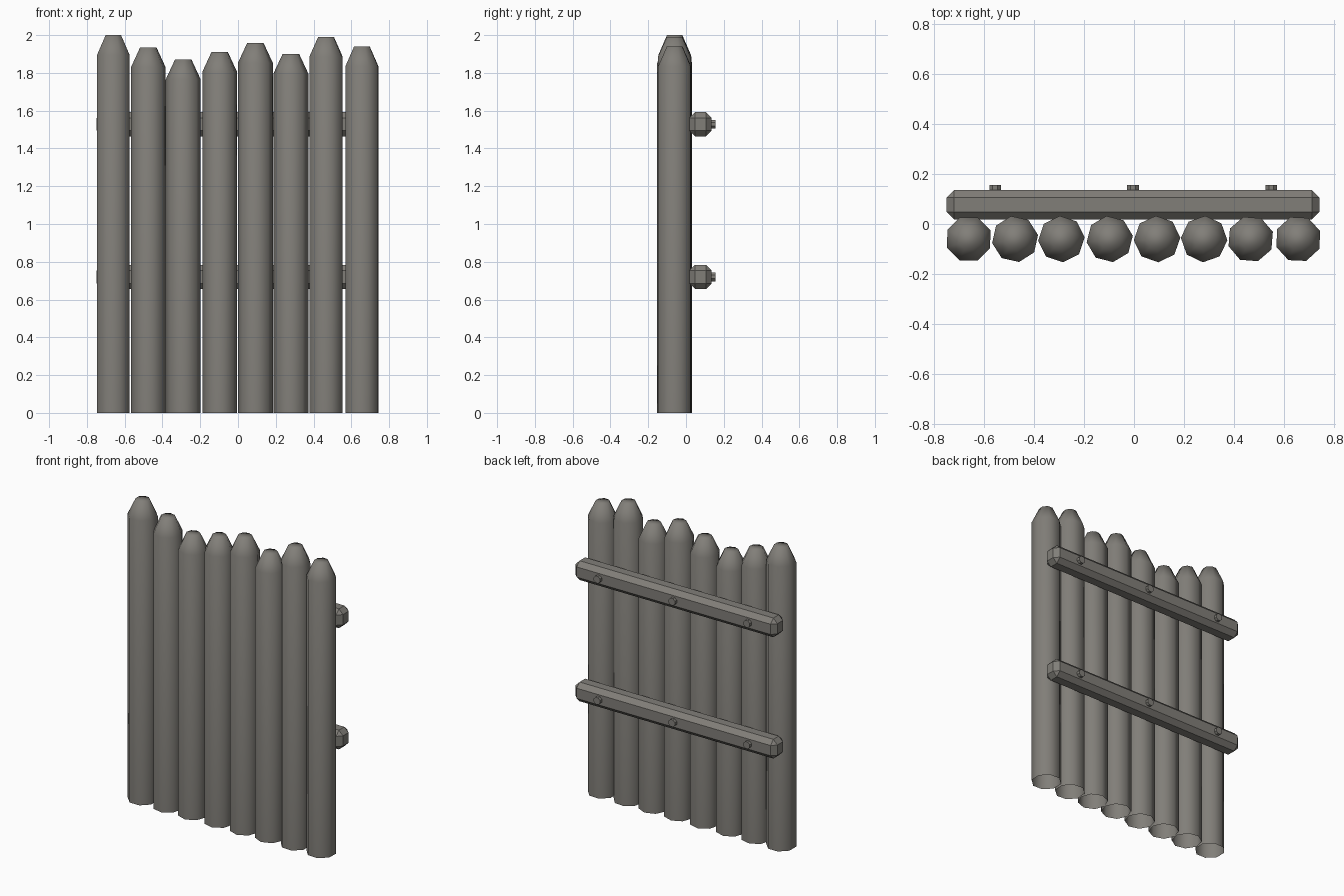
import bpy, bmesh
from math import cos, sin, radians, pi
from mathutils import Matrix

default = bpy.data.objects.get("Cube")
if default:
    bpy.data.objects.remove(default, do_unlink=True)

# One weathered grey for the whole fence
grey = bpy.data.materials.new("weathered_grey")
grey.use_nodes = True
colour = (0.22, 0.21, 0.19, 1)
grey.diffuse_color = colour
grey.node_tree.nodes["Principled BSDF"].inputs["Base Color"].default_value = colour


def finish(bm, name, smooth=False):
    bmesh.ops.recalc_face_normals(bm, faces=bm.faces)
    for f in bm.faces:
        f.smooth = smooth
    mesh = bpy.data.meshes.new(name)
    bm.to_mesh(mesh)
    bm.free()
    mesh.materials.append(grey)
    obj = bpy.data.objects.new(name, mesh)
    bpy.context.collection.objects.link(obj)
    return obj


def post(name, x, height, turn):
    """Eight-sided log with a blunt tapered tip and an open foot."""
    sides = 8
    bm = bmesh.new()
    rings = []
    for radius, z in ((0.093, 0), (0.093, height - 0.105), (0.044, height)):
        angles = [radians(turn) + 2 * pi * i / sides for i in range(sides)]
        rings.append([bm.verts.new((x + radius * cos(a), -0.06 + radius * sin(a), z))
                      for a in angles])
    for low, high in zip(rings, rings[1:]):
        for i in range(sides):
            j = (i + 1) % sides
            bm.faces.new((low[i], low[j], high[j], high[i]))
    bm.faces.new(rings[-1])
    finish(bm, name, smooth=True)


def rail(name, z):
    """Chamfered cross beam."""
    bm = bmesh.new()
    bmesh.ops.create_cube(bm, size=1, matrix=Matrix.Translation((-0.004, 0.077, z))
                          @ Matrix.Diagonal((1.488, 0.118, 0.128, 1)))
    bmesh.ops.bevel(bm, geom=bm.edges[:], offset=0.03, segments=1, affect='EDGES')
    finish(bm, name)


def bolt(name, x, z):
    """Bolt head on the back of a rail."""
    bm = bmesh.new()
    bmesh.ops.create_cone(bm, cap_ends=True, segments=8, radius1=0.025, radius2=0.025,
                          depth=0.04, matrix=Matrix.Translation((x, 0.136, z))
                          @ Matrix.Rotation(pi / 2, 4, 'X') @ Matrix.Rotation(pi / 8, 4, 'Z'))
    finish(bm, name)


# Palisade logs: position, height, turn
logs = [(-0.66, 2.0, 22), (-0.475, 1.935, 10), (-0.29, 1.87, 4), (-0.097, 1.91, 8),
        (0.092, 1.957, 3), (0.28, 1.90, -3), (0.466, 1.99, 18), (0.656, 1.94, 20)]
for n, (x, height, turn) in enumerate(logs, 1):
    post(f"post_{n}", x, height, turn)

# Cross rails with their bolts
for level, z in (("lower", 0.72), ("upper", 1.528)):
    rail(f"{level}_rail", z)
    for side, x in (("right", -0.555), ("middle", -0.004), ("left", 0.548)):
        bolt(f"{level}_{side}_bolt", x, z)
